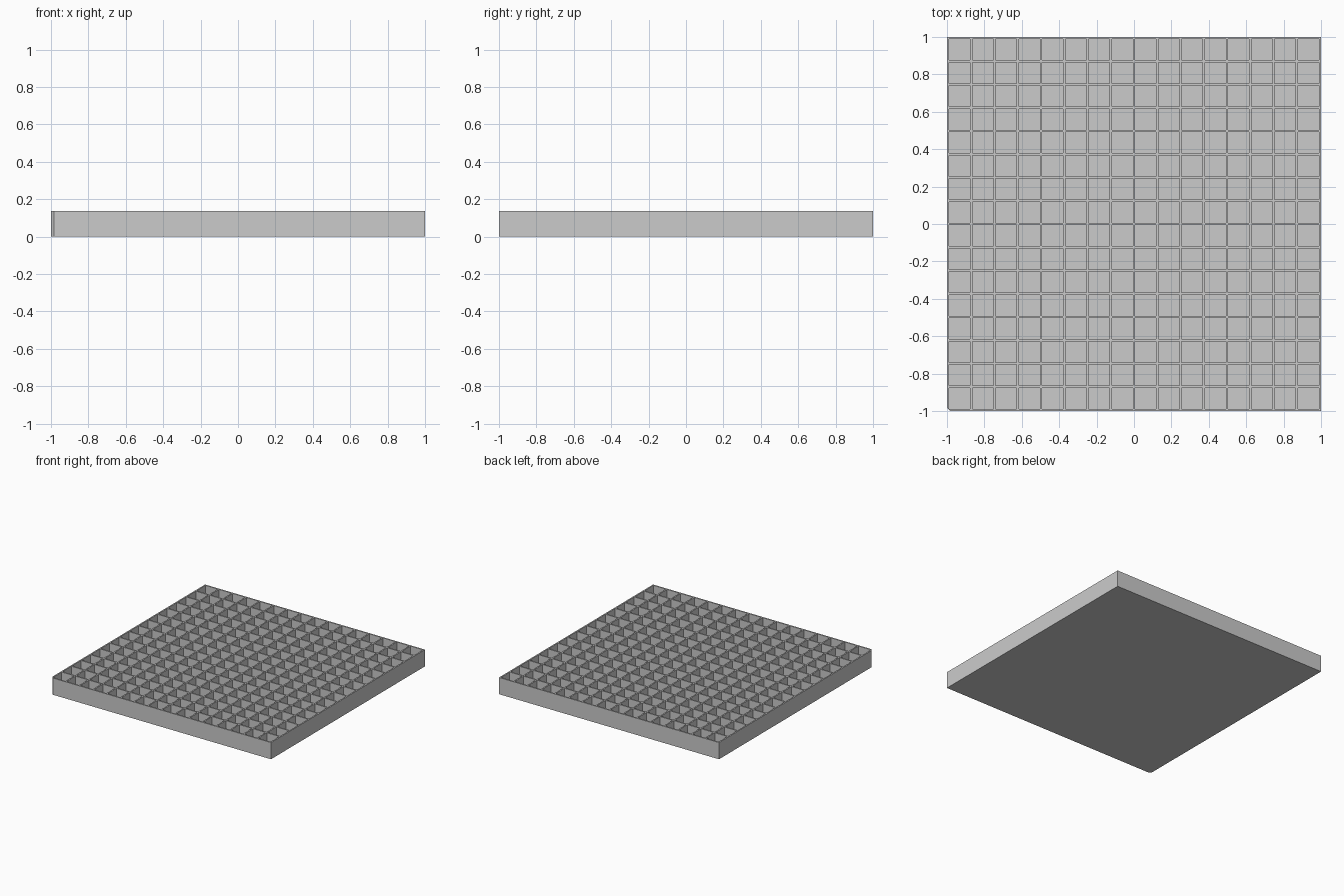
import bpy
import bmesh

CELLS = 16        # pockets per side
WALL = 0.011      # divider thickness
HEIGHT = 0.137
FLOOR = 0.012
CHAMFER = 0.017   # key corner at front right (-x, -y)

default_cube = bpy.data.objects.get("Cube")
if default_cube:
    bpy.data.objects.remove(default_cube, do_unlink=True)

# Plain grey material
grey = bpy.data.materials.new("plain grey")
grey.use_nodes = True
colour = (0.6, 0.6, 0.6, 1)
grey.diffuse_color = colour
grey.node_tree.nodes["Principled BSDF"].inputs["Base Color"].default_value = colour

# Alternating wall and pocket lines across the tray
pitch = (2 - WALL) / CELLS
lines = []
for i in range(CELLS + 1):
    lines += [-1 + i * pitch, -1 + i * pitch + WALL]

# Top sheet
bm = bmesh.new()
grid = [[bm.verts.new((x, y, HEIGHT)) for y in lines] for x in lines]
pockets = []
for i in range(len(lines) - 1):
    for j in range(len(lines) - 1):
        face = bm.faces.new((grid[i][j], grid[i + 1][j],
                             grid[i + 1][j + 1], grid[i][j + 1]))
        if i % 2 and j % 2:
            pockets.append(face)

# Chamfered key corner
side_a, side_b = grid[1][0], grid[0][1]
side_a.co.x = side_b.co.y = -1 + CHAMFER
bm.verts.remove(grid[0][0])
bm.faces.new((side_a, grid[1][1], side_b))

# Outer walls and closed underside
rim = [e for e in bm.edges if e.is_boundary]
skirt = bmesh.ops.extrude_edge_only(bm, edges=rim)["geom"]
for v in skirt:
    if isinstance(v, bmesh.types.BMVert):
        v.co.z = 0
bottom_edges = [e for e in skirt if isinstance(e, bmesh.types.BMEdge) and e.is_boundary]
bmesh.ops.contextual_create(bm, geom=bottom_edges)

# Square pockets sunk to the thin floor
sunk = bmesh.ops.extrude_discrete_faces(bm, faces=pockets)["faces"]
for face in sunk:
    for v in face.verts:
        v.co.z = FLOOR

bmesh.ops.recalc_face_normals(bm, faces=bm.faces)
mesh = bpy.data.meshes.new("pocket_tray")
bm.to_mesh(mesh)
bm.free()
mesh.materials.append(grey)
tray = bpy.data.objects.new("pocket_tray", mesh)
bpy.context.collection.objects.link(tray)
